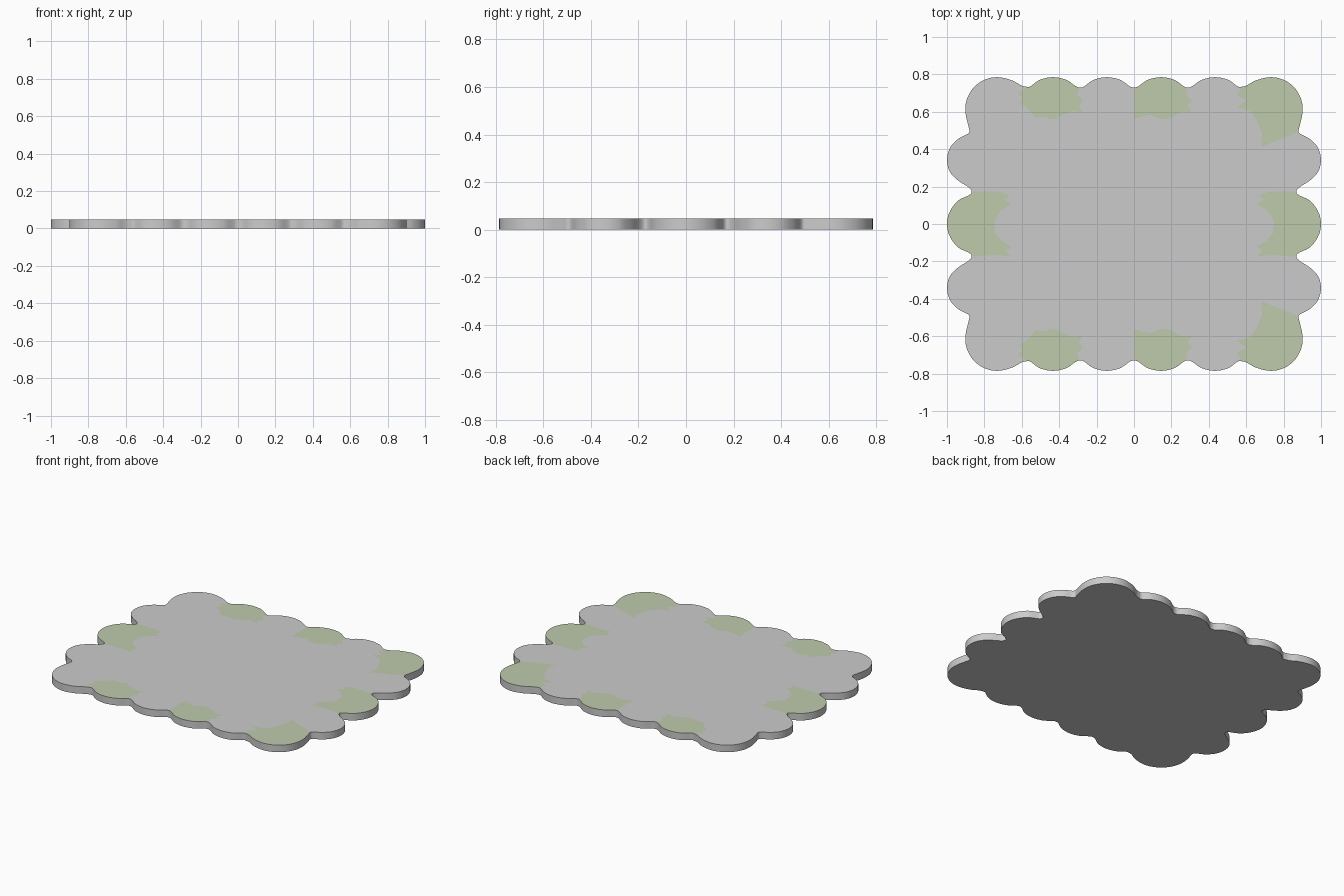
import bpy, bmesh, math
from mathutils import Vector
from mathutils.geometry import delaunay_2d_cdt

if "Cube" in bpy.data.objects:
    bpy.data.objects.remove(bpy.data.objects["Cube"])

TOP = 0.047


def material(name, rgb):
    m = bpy.data.materials.new(name)
    m.diffuse_color = (*rgb, 1.0)
    m.use_nodes = True
    m.node_tree.nodes["Principled BSDF"].inputs["Base Color"].default_value = m.diffuse_color
    return m


def smooth_closed(pts, steps=5):
    """Closed Catmull-Rom curve through the given 2D points."""
    out, n = [], len(pts)
    for i in range(n):
        a, b, c, d = (pts[(i + k) % n] for k in (-1, 0, 1, 2))
        for s in range(steps):
            t = s / steps
            out.append(0.5 * (2 * b + (c - a) * t + (2 * a - 5 * b + 4 * c - d) * t * t
                              + (3 * b - a - 3 * c + d) * t ** 3))
    return out


# Scalloped outline: one quarter, from top middle round to the right middle
quarter = []
for x0 in (0.0, 0.288):
    quarter += [(x0 + dx, y) for dx, y in
                ((0, .730), (.022, .736), (.075, .771), (.145, .785), (.215, .771), (.266, .736))]
quarter += [(.576, .734), (.605, .742), (.655, .769)]
for deg in (90, 65, 40, 15, -8):
    a = math.radians(deg)
    quarter.append((.732 + .17 * math.cos(a), .615 + .17 * math.sin(a)))
quarter += [(.886, .525), (.880, .497), (.892, .480), (.940, .455), (.983, .408), (1.0, .342),
            (.984, .278), (.940, .232), (.888, .199), (.868, .175), (.880, .155),
            (.940, .125), (.984, .068), (1.0, 0.0)]
half = quarter + [(x, -y) for x, y in reversed(quarter[:-1])]
loop = half + [(-x, y) for x, y in reversed(half[1:-1])]
outline = smooth_closed([Vector(p) for p in loop])

# Painted patches; they overshoot the rim and are trimmed by the outline
edge_a = [(-.572, .85), (-.572, .735), (-.62, .695), (-.595, .675), (-.61, .645), (-.57, .62),
          (-.53, .57), (-.48, .572), (-.43, .556), (-.385, .58), (-.33, .605), (-.275, .597),
          (-.295, .632), (-.275, .66), (-.305, .69), (-.288, .735), (-.288, .85)]
edge_b = [(0, .85), (0, .56), (.04, .575), (.09, .585), (.145, .558), (.20, .568), (.25, .6),
          (.31, .60), (.285, .635), (.31, .66), (.28, .69), (.288, .735), (.288, .85)]
corner = [(.576, .85), (.576, .735), (.55, .69), (.60, .66), (.55, .625), (.62, .605), (.66, .55),
          (.685, .48), (.68, .41), (.76, .445), (.83, .47), (.88, .497), (.97, .497), (.97, .85)]
side = [(1.1, .175), (.868, .175), (.72, .175), (.665, .15), (.695, .13), (.655, .105), (.71, .075),
        (.747, .02), (.742, -.05), (.70, -.095), (.655, -.12), (.685, -.145), (.655, -.175),
        (.74, -.165), (.868, -.175), (1.1, -.175)]
patches = [side, [(-x, y) for x, y in side]]
for shape in (edge_a, edge_b, corner):
    patches += [shape, [(x, -y) for x, y in shape]]

# Cut the top face along the patch edges
verts, faces = list(outline), [list(range(len(outline)))]
for p in patches:
    if sum(p[i - 1][0] * p[i][1] - p[i][0] * p[i - 1][1] for i in range(len(p))) < 0:
        p = p[::-1]
    faces.append(list(range(len(verts), len(verts) + len(p))))
    verts += [Vector(q) for q in p]
faces[0].reverse()      # the outline runs clockwise
co, _, tris, _, _, origin = delaunay_2d_cdt(verts, [], faces, 1, 1e-5)

bm = bmesh.new()
bv = [bm.verts.new((v.x, v.y, TOP)) for v in co]
for tri, src in zip(tris, origin):
    if 0 in src:
        bm.faces.new([bv[i] for i in tri]).material_index = int(len(src) > 1)
bmesh.ops.delete(bm, geom=[v for v in bm.verts if not v.link_faces], context='VERTS')

# Rim wall and underside
rim = [e for e in bm.edges if len(e.link_faces) == 1]
ext = bmesh.ops.extrude_edge_only(bm, edges=rim)['geom']
for g in ext:
    if isinstance(g, bmesh.types.BMVert):
        g.co.z = 0
    if isinstance(g, bmesh.types.BMFace):
        g.material_index = 0
low = [g for g in ext if isinstance(g, bmesh.types.BMEdge)
       and all(v.co.z < 1e-6 for v in g.verts)]
bmesh.ops.triangle_fill(bm, edges=low, use_beauty=True)
for f in bm.faces:
    if f.calc_center_median().z < TOP - 0.005:
        f.material_index = 0
bmesh.ops.recalc_face_normals(bm, faces=bm.faces[:])

mesh = bpy.data.meshes.new("scalloped_plate")
bm.to_mesh(mesh)
bm.free()
mesh.materials.append(material("plain grey", (.6, .6, .6)))
mesh.materials.append(material("sage green", (.52, .6, .415)))
plate = bpy.data.objects.new("scalloped_plate", mesh)
bpy.context.collection.objects.link(plate)
bpy.context.view_layer.objects.active = plate
plate.select_set(True)
bpy.ops.object.shade_smooth_by_angle(angle=math.radians(35))
